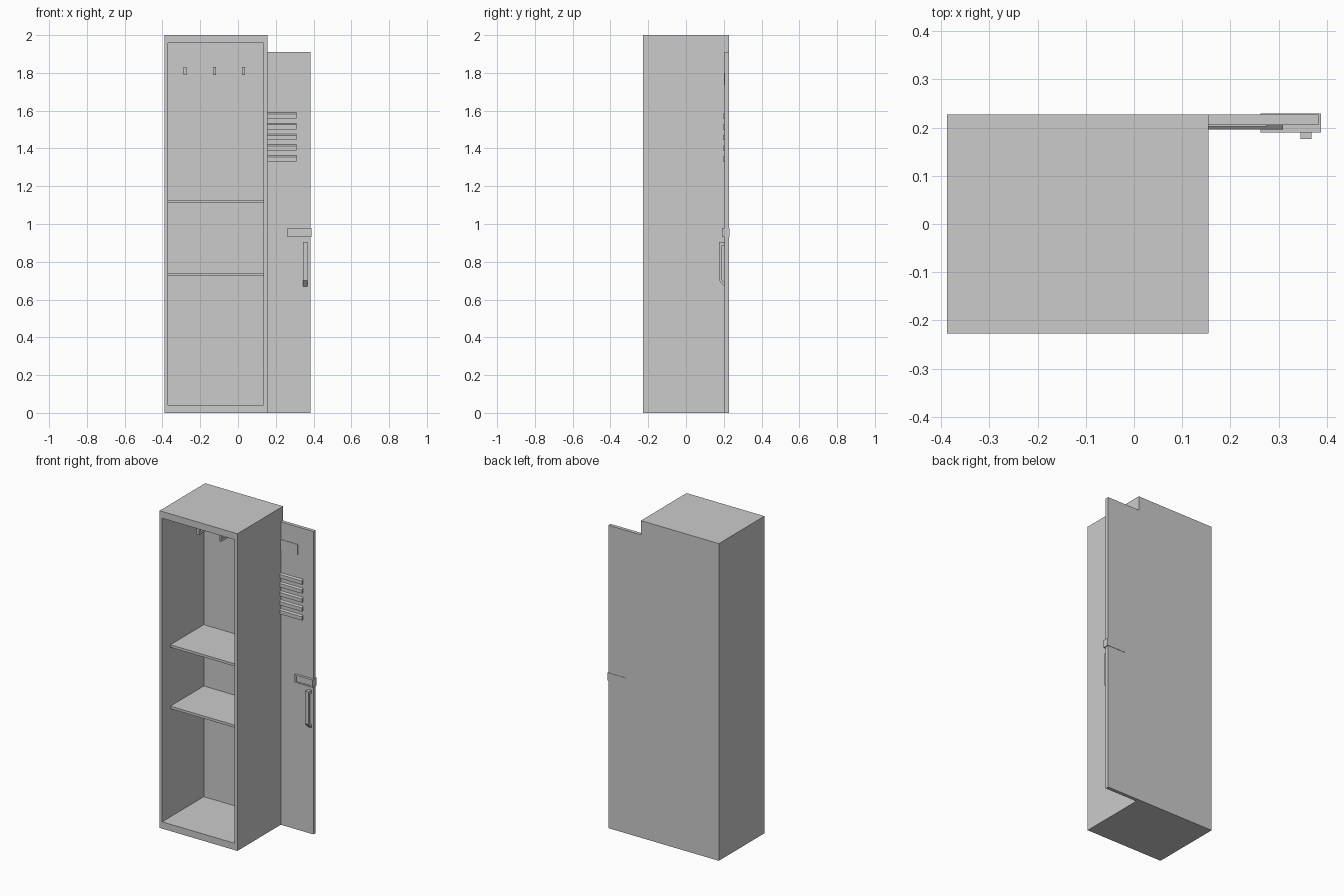
import bpy, bmesh

cube = bpy.data.objects.get("Cube")
if cube:
    bpy.data.objects.remove(cube, do_unlink=True)

metal = bpy.data.materials.new("grey_metal")
grey = (0.6, 0.6, 0.6, 1)
metal.use_nodes = True
metal.diffuse_color = grey
for node in metal.node_tree.nodes:
    if node.type == 'BSDF_PRINCIPLED':
        node.inputs["Base Color"].default_value = grey


def finish(name, bm):
    bmesh.ops.recalc_face_normals(bm, faces=bm.faces)
    mesh = bpy.data.meshes.new(name)
    bm.to_mesh(mesh)
    bm.free()
    mesh.materials.append(metal)
    obj = bpy.data.objects.new(name, mesh)
    bpy.context.collection.objects.link(obj)
    return obj


def prism(name, x0, x1, profile):
    """Extrude a closed (y, z) profile from x0 to x1."""
    bm = bmesh.new()
    face = bm.faces.new([bm.verts.new((x0, y, z)) for y, z in profile])
    ext = bmesh.ops.extrude_face_region(bm, geom=[face])["geom"]
    verts = [g for g in ext if isinstance(g, bmesh.types.BMVert)]
    bmesh.ops.translate(bm, verts=verts, vec=(x1 - x0, 0, 0))
    return finish(name, bm)


def box(name, x, y, z):
    return prism(name, *x, [(y[0], z[0]), (y[1], z[0]), (y[1], z[1]), (y[0], z[1])])


def hollow_front(obj, x, z, depth):
    """Sink a rectangular recess into the front face of a box."""
    bm = bmesh.new()
    bm.from_mesh(obj.data)
    front = min(bm.faces, key=lambda f: f.calc_center_median().y)
    mid = front.calc_center_median()
    bmesh.ops.inset_region(bm, faces=[front], thickness=0.005)
    for v in front.verts:
        v.co.x = x[v.co.x > mid.x]
        v.co.z = z[v.co.z > mid.z]
    floor = bmesh.ops.extrude_discrete_faces(bm, faces=[front])["faces"][0]
    bmesh.ops.translate(bm, verts=floor.verts, vec=(0, depth, 0))
    bmesh.ops.recalc_face_normals(bm, faces=bm.faces)
    bm.to_mesh(obj.data)
    bm.free()


# Open-fronted cabinet body
BACK = 0.188
cabinet = box("cabinet", (-0.388, 0.155), (-0.227, 0.227), (0, 2))
hollow_front(cabinet, (-0.37, 0.135), (0.043, 1.957), BACK + 0.227)

# Shelves, set back from the opening
for name, z in (("lower_shelf", 0.725), ("upper_shelf", 1.112)):
    box(name, (-0.371, 0.136), (-0.145, BACK + 0.001), (z, z + 0.016))

# Coat hooks reaching forward from the back wall, with raised tips
for i in range(3):
    x = -0.28 + 0.155 * i
    prism(f"coat_hook_{i + 1}", x - 0.008, x + 0.008,
          [(BACK + 0.001, 1.79), (0, 1.79), (0, 1.83), (0.016, 1.83),
           (0.016, 1.806), (BACK + 0.001, 1.806)])

# Open door, flush with the back of the cabinet
DOOR = 0.205
box("door", (0.154, 0.383), (DOOR, 0.227), (0, 1.91))

# Ventilation louvres with sloping tops
for i in range(5):
    top = 1.59 - 0.0565 * i
    prism(f"louvre_{i + 1}", 0.154, 0.309,
          [(DOOR + 0.001, top), (0.196, top - 0.008),
           (0.196, top - 0.032), (DOOR + 0.001, top - 0.032)])

# Name plate near the top of the door
box("name_plate", (0.154, 0.275), (DOOR - 0.003, DOOR + 0.001), (1.735, 1.80))

# Latch housing wrapping the door edge, with a shallow recess
latch = box("latch", (0.262, 0.388), (0.19, 0.229), (0.932, 0.98))
hollow_front(latch, (0.272, 0.378), (0.94, 0.972), 0.003)

# Pull handle: a bar with a sloping lower arm
prism("door_handle", 0.345, 0.368,
      [(DOOR, 0.905), (0.176, 0.905), (0.176, 0.70), (DOOR, 0.668),
       (DOOR, 0.688), (0.19, 0.705), (0.19, 0.886), (DOOR, 0.886)])
